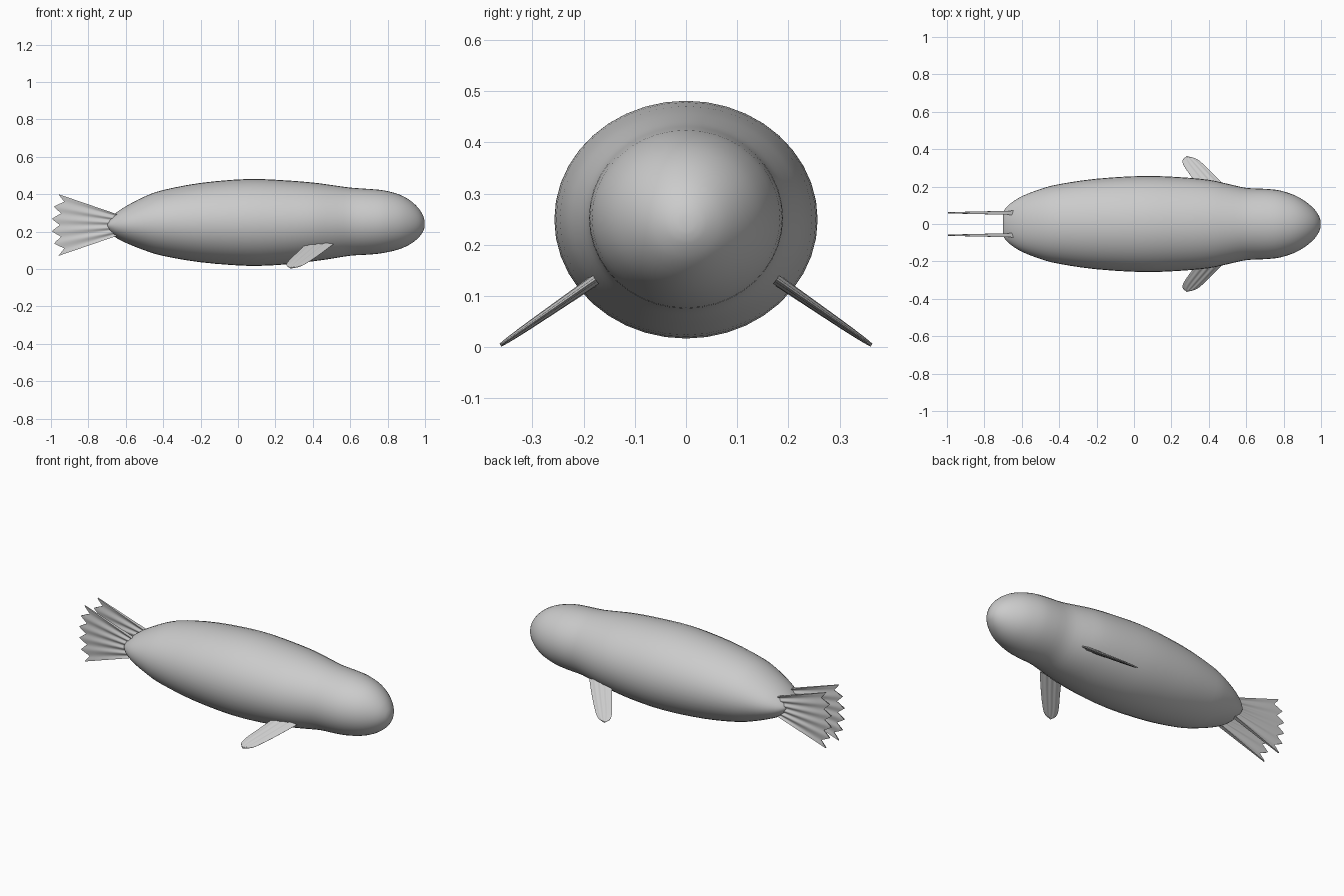
import bpy, bmesh
from math import sin, cos, pi, sqrt
from mathutils import Vector

cube = bpy.data.objects.get("Cube")
if cube:
    bpy.data.objects.remove(cube)

grey = bpy.data.materials.new("soft grey")
grey.use_nodes = True
GREY = (0.6, 0.6, 0.6, 1)
grey.diffuse_color = GREY
grey.node_tree.nodes["Principled BSDF"].inputs["Base Color"].default_value = GREY


def finish(name, bm, angle):
    bmesh.ops.remove_doubles(bm, verts=bm.verts, dist=0.0002)
    bmesh.ops.recalc_face_normals(bm, faces=bm.faces)
    mesh = bpy.data.meshes.new(name)
    bm.to_mesh(mesh)
    bm.free()
    mesh.materials.append(grey)
    obj = bpy.data.objects.new(name, mesh)
    bpy.context.collection.objects.link(obj)
    bpy.ops.object.select_all(action='DESELECT')
    bpy.context.view_layer.objects.active = obj
    obj.select_set(True)
    bpy.ops.object.shade_smooth_by_angle(angle=angle)
    return obj


def spline(points, steps):
    """Smooth curve through the given points."""
    pts = [Vector(p) for p in points]
    pts = [2 * pts[0] - pts[1]] + pts + [2 * pts[-1] - pts[-2]]
    out = []
    for a, b, c, d in zip(pts, pts[1:], pts[2:], pts[3:]):
        for k in range(steps):
            t = k / steps
            out.append(0.5 * (2 * b + (c - a) * t + (2 * a - 5 * b + 4 * c - d) * t * t
                              + (3 * b - a - 3 * c + d) * t ** 3))
    return out + [pts[-2]]


def loft(bm, rings):
    """Bridge closed rings of points and cap both ends."""
    loops = [[bm.verts.new(p) for p in ring] for ring in rings]
    n = len(loops[0])
    for r, s in zip(loops, loops[1:]):
        for i in range(n):
            bm.faces.new((r[i], r[(i + 1) % n], s[(i + 1) % n], s[i]))
    bm.faces.new(loops[0])
    bm.faces.new(loops[-1])


# Body: stations of (x, half width, bottom, top)
stations = [
    (-0.70, 0.060, 0.220, 0.250), (-0.69, 0.080, 0.200, 0.268),
    (-0.66, 0.110, 0.172, 0.295), (-0.60, 0.148, 0.140, 0.335),
    (-0.50, 0.187, 0.100, 0.387), (-0.40, 0.213, 0.070, 0.422),
    (-0.20, 0.242, 0.036, 0.460), (0.05, 0.257, 0.017, 0.481),
    (0.25, 0.250, 0.024, 0.474), (0.40, 0.236, 0.041, 0.462),
    (0.50, 0.215, 0.055, 0.449), (0.60, 0.193, 0.071, 0.435),
    (0.70, 0.188, 0.077, 0.428), (0.78, 0.179, 0.086, 0.420),
    (0.86, 0.153, 0.105, 0.399), (0.92, 0.118, 0.132, 0.367),
    (0.965, 0.078, 0.167, 0.325), (0.99, 0.040, 0.202, 0.284),
    (0.998, 0.014, 0.226, 0.256)]
SIDES = 40
rings = []
for x, w, low, high in spline([Vector(s) for s in stations], 3):
    mid, h = (low + high) / 2, (high - low) / 2
    rings.append([(x, w * cos(2 * pi * i / SIDES), mid + h * sin(2 * pi * i / SIDES))
                  for i in range(SIDES)])
body_bm = bmesh.new()
loft(body_bm, rings)
finish("body", body_bm, 1.2)


def blade(name, centre, normal, thickness, spans, chords, angle):
    """Thin fluted fin: centre(u, v) is its mid surface, u along, v across."""
    bm = bmesh.new()
    out = []
    for i in range(spans + 1):
        u = i / spans
        ring = []
        for side in (1, -1):
            for j in range(chords + 1):
                v = j / chords if side == 1 else 1 - j / chords
                ring.append(centre(u, v) + normal * (side * thickness(u, v)))
        out.append(ring)
    loft(bm, out)
    return finish(name, bm, angle)


RAYS = 5      # gaps between the fingers of each tail fan


def ridge(v):
    return 0.5 + 0.5 * cos(2 * pi * RAYS * v)


def tail_thickness(u, v):
    return (0.011 - 0.008 * u) * (0.25 + 0.75 * ridge(v)) + 0.0005


def flipper_thickness(u, v):
    profile = sqrt(max(0, 1 - (2 * v - 1) ** 2))
    return (0.011 - 0.008 * u) * profile * (0.8 + 0.2 * cos(8 * pi * v)) + 0.0004


leading = spline([(0.51, 0), (0.45, 0.35), (0.385, 0.7), (0.335, 0.92), (0.285, 1)], 6)
trailing = spline([(0.36, 0), (0.315, 0.35), (0.27, 0.7), (0.26, 0.88), (0.28, 1)], 6)

for side, label in ((1, "back"), (-1, "front")):
    # Tail fan with a toothed rear edge
    def fan(u, v, side=side):
        w = 2 * v - 1
        tooth = 1 - abs((v * RAYS) % 1 * 2 - 1)
        reach = 0.997 - 0.037 * w * w - 0.045 * tooth
        x = -0.63 - (reach - 0.63) * u
        z = 0.235 + w * (0.052 + 0.113 * u * (1 - 0.08 * tooth))
        return Vector((x, side * 0.06, z))
    blade("tail_fan_" + label, fan, Vector((0, 1, 0)), tail_thickness, 6, RAYS * 8, 0.9)

    # Fore flipper, swept backwards, outwards and down
    def flipper(u, v, side=side):
        k = round(u * (len(leading) - 1))
        x, s = leading[k].lerp(trailing[k], v)
        return Vector((x, side * (0.176 + 0.186 * s), 0.132 - 0.128 * s))
    blade("fore_flipper_" + label, flipper, Vector((0, side * 0.57, 0.82)),
          flipper_thickness, len(leading) - 1, 24, 0.9)
